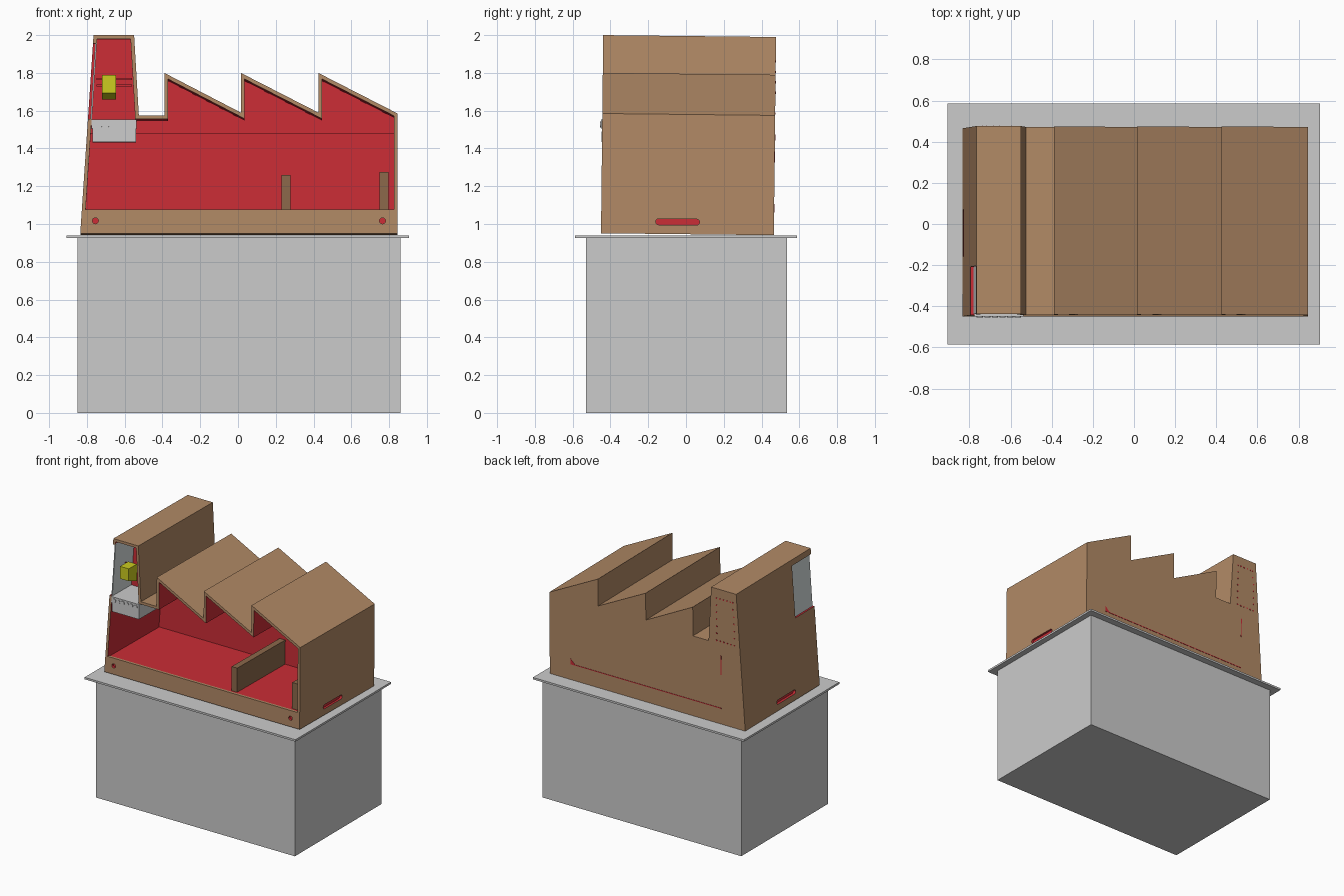
import bpy, bmesh, math
from mathutils import Matrix, Vector

if "Cube" in bpy.data.objects:
    bpy.data.objects.remove(bpy.data.objects["Cube"])


def material(name, rgb):
    m = bpy.data.materials.new(name)
    m.diffuse_color = (*rgb, 1)
    m.use_nodes = True
    m.node_tree.nodes["Principled BSDF"].inputs["Base Color"].default_value = m.diffuse_color
    return m


BROWN = material("cardboard brown", (0.445, 0.254, 0.133))
RED = material("red", (0.60, 0.026, 0.037))
GREY = material("grey", (0.60, 0.60, 0.60))
PALE = material("pale grey", (0.68, 0.73, 0.73))
YELLOW = material("yellow", (0.60, 0.60, 0.014))
DARK = material("dark brown", (0.26, 0.14, 0.07))

# The whole house leans back very slightly
PIVOT = Vector((0, 0, 0.945))
TILT = Matrix.Translation(PIVOT) @ Matrix.Rotation(-0.011, 4, 'X') @ Matrix.Translation(-PIVOT)


def finish(name, bm, mats, tilt=True):
    bmesh.ops.recalc_face_normals(bm, faces=bm.faces)
    me = bpy.data.meshes.new(name)
    bm.to_mesh(me)
    bm.free()
    if tilt:
        me.transform(TILT)
    for m in mats:
        me.materials.append(m)
    ob = bpy.data.objects.new(name, me)
    bpy.context.collection.objects.link(ob)
    return ob


def add_prism(bm, pts, a, b, axis='Y'):
    """Extrude a 2D profile (x,z along Y, or y,z along X) from a to b."""
    def place(p, d):
        return (p[0], d, p[1]) if axis == 'Y' else (d, p[0], p[1])
    lo = [bm.verts.new(place(p, a)) for p in pts]
    hi = [bm.verts.new(place(p, b)) for p in pts]
    faces = [bm.faces.new(lo), bm.faces.new(hi)]
    for i in range(len(pts)):
        j = (i + 1) % len(pts)
        faces.append(bm.faces.new((lo[i], lo[j], hi[j], hi[i])))
    return faces


def prism(name, pts, a, b, mat, tilt=True):
    bm = bmesh.new()
    add_prism(bm, pts, a, b)
    return finish(name, bm, [mat], tilt)


def rect(x0, x1, z0, z1):
    return [(x0, z0), (x1, z0), (x1, z1), (x0, z1)]


def box(name, x0, x1, y0, y1, z0, z1, mat, tilt=True):
    return prism(name, rect(x0, x1, z0, z1), y0, y1, mat, tilt)


def circle(cx, cz, r, n=16):
    return [(cx + r * math.cos(2 * math.pi * i / n), cz + r * math.sin(2 * math.pi * i / n)) for i in range(n)]


def inset(pts, t):
    """Mitred inward offset of a counter-clockwise outline."""
    out = []
    for i, p in enumerate(pts):
        p = Vector(p)
        d0 = (p - Vector(pts[i - 1])).normalized()
        d1 = (Vector(pts[(i + 1) % len(pts)]) - p).normalized()
        n0, n1 = Vector((-d0.y, d0.x)), Vector((-d1.y, d1.x))
        q = p + (n0 + n1) * (t / (1 + n0.dot(n1)))
        out.append((q.x, q.y))
    return out


# Plinth and table top
box("plinth", -0.85, 0.86, -0.53, 0.535, 0, 0.926, GREY, False)
box("table_top", -0.908, 0.905, -0.587, 0.587, 0.925, 0.94, GREY, False)

# Factory shell: saw-tooth outline, open front, red inside
YF, YB, WALL = -0.45, 0.465, 0.02
outline = [(-0.835, 0.946), (0.845, 0.946), (0.845, 1.58), (0.425, 1.795), (0.425, 1.585),
           (0.015, 1.795), (0.015, 1.585), (-0.39, 1.795), (-0.39, 1.57), (-0.525, 1.57),
           (-0.55, 1.995), (-0.765, 1.995)]
inner = inset(outline, WALL)
bm = bmesh.new()


def ring(pts, y):
    return [bm.verts.new((x, y, z)) for x, z in pts]


of, ob_, nf, nb = ring(outline, YF), ring(outline, YB), ring(inner, YF), ring(inner, YB - WALL)
for i in range(len(outline)):
    j = (i + 1) % len(outline)
    bm.faces.new((of[i], of[j], ob_[j], ob_[i]))
    bm.faces.new((of[i], of[j], nf[j], nf[i]))
    bm.faces.new((nf[i], nf[j], nb[j], nb[i])).material_index = 1
bm.faces.new(ob_)
bm.faces.new(nb).material_index = 1
shell = finish("factory_shell", bm, [BROWN, RED])

# Front board
front = box("front_board", -0.812, 0.828, YF, YF + WALL, 0.96, 1.072, BROWN)
front.data.materials.append(RED)

# Cutters: chimney window, hand slots, front holes
bm = bmesh.new()
add_prism(bm, rect(-0.9, -0.742, 1.55, 1.95), -0.6, -0.215)
slot = [(-0.045 + s * (0.1 + 0.016 * math.cos(a)), 1.01 + s * 0.016 * math.sin(a))
        for s in (1, -1) for a in [math.pi * (k / 8 - 0.5) for k in range(9)]]
for x0, x1 in ((-0.9, -0.75), (0.78, 0.9)):
    add_prism(bm, slot, x0, x1, 'X')
for x in (-0.755, 0.765):
    add_prism(bm, circle(x, 1.012, 0.016), -0.5, -0.40)
for f in bm.faces:
    f.material_index = 1
cutter = finish("opening_cutter", bm, [BROWN, RED])
cutter.hide_render = True
cutter.hide_set(True)
for target in (shell, front):
    mod = target.modifiers.new("openings", 'BOOLEAN')
    mod.operation = 'DIFFERENCE'
    mod.solver = 'EXACT'
    mod.object = cutter

# Raised red floor, rear board, chimney partition
prism("floor", [(-0.81, 0.96), (0.828, 0.96), (0.828, 1.068), (-0.804, 1.068)], -0.432, 0.45, RED)
prism("rear_board", [(-0.81, 1.06), (0.83, 1.06), (0.83, 1.48), (-0.785, 1.48)], 0.18, 0.19, RED)
prism("chimney_partition", [(-0.785, 1.54), (-0.535, 1.54), (-0.56, 1.98), (-0.757, 1.98)], -0.212, -0.202, RED)

# Pale pane behind the chimney window
prism("side_pane", [(-0.782, 1.54), (-0.774, 1.54), (-0.747, 1.96), (-0.755, 1.96)], -0.445, -0.212, PALE)

# Dividers standing on the floor
box("middle_divider", 0.23, 0.278, -0.41, 0.18, 1.068, 1.255, DARK)
box("right_divider", 0.75, 0.797, -0.41, 0.18, 1.068, 1.27, DARK)

# Grey unit under the chimney with a row of round knobs
box("control_box", -0.77, -0.54, -0.452, -0.215, 1.43, 1.5, GREY)
box("control_box_top", -0.775, -0.538, -0.456, -0.212, 1.5, 1.547, GREY)
for k in range(6):
    prism(f"knob_{k}", circle(-0.75 + 0.037 * k, 1.522, 0.015), -0.461, -0.455, GREY)

# Yellow lamp with a sloping underside, on two red rods
bm = bmesh.new()
add_prism(bm, [(-0.43, 1.69), (-0.33, 1.655), (-0.33, 1.785), (-0.43, 1.785)], -0.72, -0.645, 'X')
finish("lamp", bm, [YELLOW])
for k, z in enumerate((1.73, 1.765)):
    box(f"lamp_rod_{k}", -0.75, -0.56, -0.325, -0.315, z - 0.005, z + 0.005, RED)

# Rear details: floor slit, upright slit, corner notch, perforated chimney panel
YD = YB + 0.002
box("rear_slit", -0.63, 0.665, YB - 0.004, YD, 1.066, 1.072, RED)
box("upright_slit", -0.634, -0.627, YB - 0.004, YD, 1.33, 1.48, RED)
prism("rear_notch", [(0.625, 1.07), (0.665, 1.07), (0.665, 1.11)], YB - 0.004, YD, RED)
bm = bmesh.new()
for k in range(7):
    for x in (-0.745, -0.595):
        add_prism(bm, circle(x + 0.01 * (k > 4) * (x < -0.7), 1.59 + 0.055 * k, 0.006, 8), YB - 0.004, YD)
for k in range(1, 5):
    for z in (1.59, 1.92):
        add_prism(bm, circle(-0.745 + 0.03 * k, z, 0.006, 8), YB - 0.004, YD)
finish("rear_perforation", bm, [RED])
